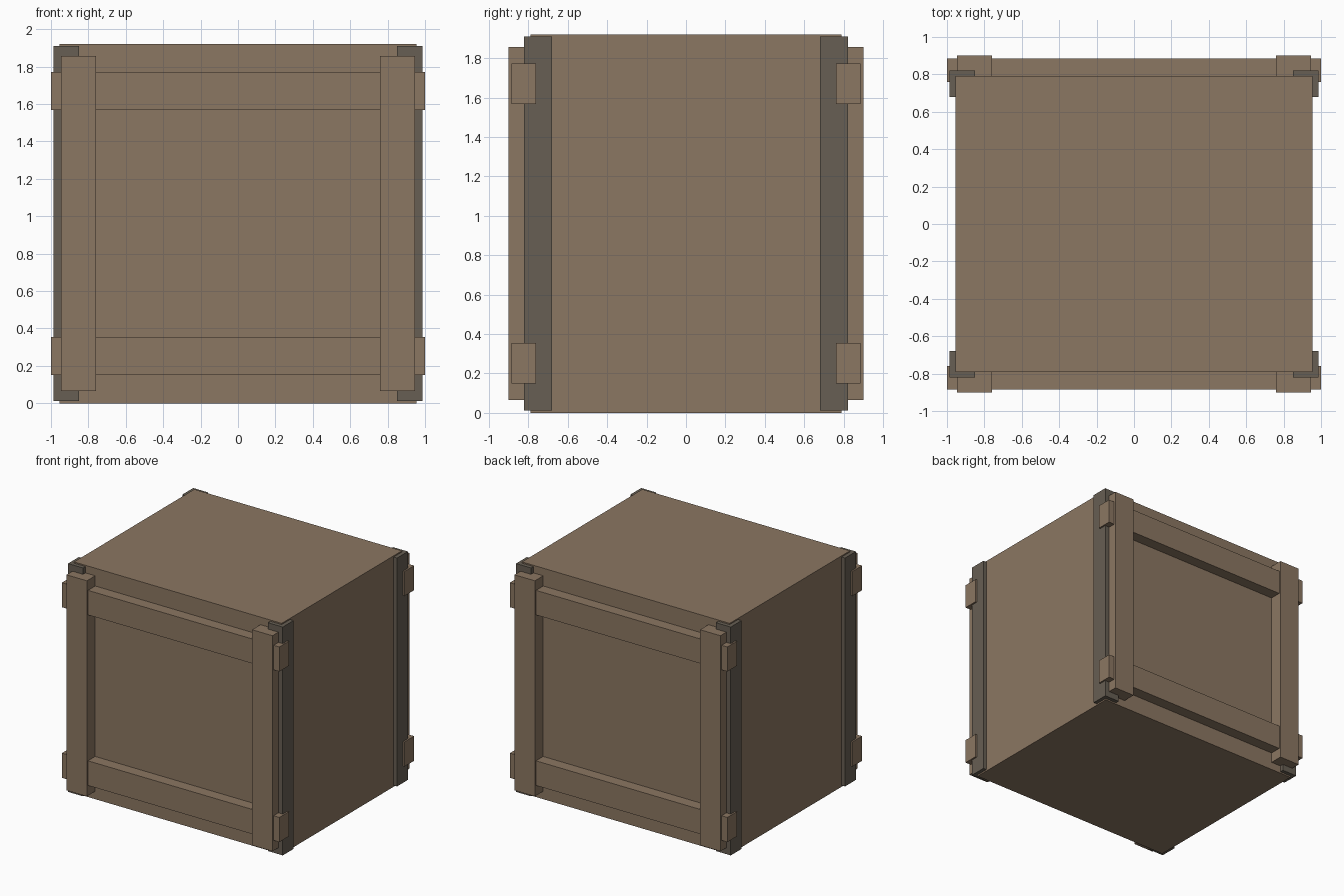
import bpy
import bmesh

cube = bpy.data.objects.get("Cube")
if cube:
    bpy.data.objects.remove(cube, do_unlink=True)


def material(name, rgb):
    mat = bpy.data.materials.new(name)
    mat.use_nodes = True
    mat.diffuse_color = (*rgb, 1)
    mat.node_tree.nodes["Principled BSDF"].inputs["Base Color"].default_value = (*rgb, 1)
    return mat


wood = material("brown wood", (0.26, 0.184, 0.122))
metal = material("dark grey metal", (0.136, 0.114, 0.087))


def prism(name, outline, bottom, top, mat):
    """Extrude a plan outline upward into a flat-shaded solid."""
    bm = bmesh.new()
    face = bm.faces.new([bm.verts.new((x, y, bottom)) for x, y in outline])
    result = bmesh.ops.extrude_face_region(bm, geom=[face])
    for item in result["geom"]:
        if isinstance(item, bmesh.types.BMVert):
            item.co.z = top
    bmesh.ops.recalc_face_normals(bm, faces=bm.faces)
    mesh = bpy.data.meshes.new(name)
    bm.to_mesh(mesh)
    bm.free()
    mesh.materials.append(mat)
    obj = bpy.data.objects.new(name, mesh)
    bpy.context.collection.objects.link(obj)
    return obj


def box(name, x0, x1, y0, y1, z0, z1, mat):
    return prism(name, [(x0, y0), (x1, y0), (x1, y1), (x0, y1)], z0, z1, mat)


HALF_X, HALF_Y, HEIGHT = 0.955, 0.79, 1.92

# Crate body
box("crate_body", -HALF_X, HALF_X, -HALF_Y, HALF_Y, 0, HEIGHT, wood)

# Angle iron section, wrapping one corner of the body
angle = [(0.85, HALF_Y), (0.85, 0.822), (0.987, 0.822),
         (0.987, 0.68), (HALF_X, 0.68), (HALF_X, HALF_Y)]

for sy, end in ((-1, "front"), (1, "back")):
    for sx, side in ((-1, "right"), (1, "left")):
        # Corner irons and upright battens
        prism(f"{end}_{side}_corner_iron", [(sx * x, sy * y) for x, y in angle],
              0.012, 1.91, metal)
        box(f"{end}_{side}_upright", sx * 0.76, sx * 0.947,
            sy * 0.77, sy * 0.9, 0.065, 1.857, wood)
    # Cross rails running through the uprights
    for level, z0, z1 in (("lower", 0.15, 0.355), ("upper", 1.568, 1.772)):
        box(f"{end}_{level}_rail", -1, 1, sy * 0.76, sy * 0.885, z0, z1, wood)
